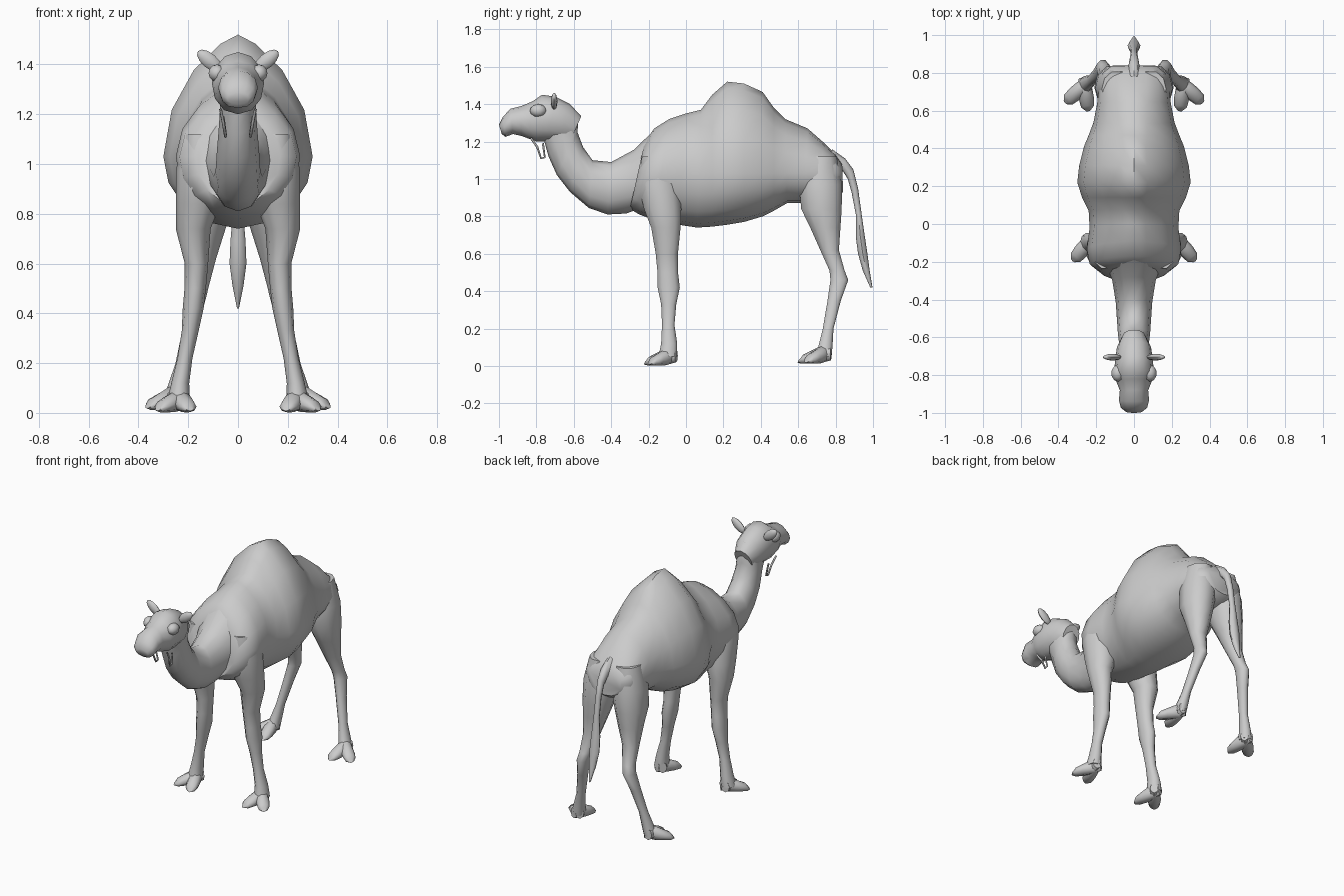
import bpy, bmesh, math
from mathutils import Matrix, Vector


def finish(name, bm, mirror=False, angle=50):
    bmesh.ops.recalc_face_normals(bm, faces=bm.faces)
    me = bpy.data.meshes.new(name)
    bm.to_mesh(me)
    bm.free()
    ob = bpy.data.objects.new(name, me)
    bpy.context.collection.objects.link(ob)
    bpy.ops.object.select_all(action='DESELECT')
    ob.select_set(True)
    bpy.context.view_layer.objects.active = ob
    bpy.ops.object.shade_smooth_by_angle(angle=math.radians(angle))
    if mirror:
        ob.modifiers.new("Mirror", 'MIRROR')
    return ob


def loft(name, rings, n=12, mirror=False, mat=None):
    """Rings: (top y, top z, bottom y, bottom z, half width, centre x, widest point 0-1, upper pinch)."""
    bm = bmesh.new()
    loops = []
    for r in rings:
        ya, za, yb, zb, w, xc, m, p = tuple(r) + (0, 0.5, 1)[len(r) - 5:]
        a, b = Vector((0, ya, za)), Vector((0, yb, zb))
        mid = a.lerp(b, m)
        loop = []
        for i in range(n):
            t = 2 * math.pi * i / n
            c, s = math.cos(t), math.sin(t)
            k = math.copysign(abs(c) ** (p if s > 0 else 0.9), c)
            v = mid + ((a - mid) * s if s > 0 else (b - mid) * -s)
            loop.append(bm.verts.new((xc + w * k, v.y, v.z)))
        loops.append(loop)
    for l0, l1 in zip(loops, loops[1:]):
        for i in range(n):
            j = (i + 1) % n
            bm.faces.new((l0[i], l0[j], l1[j], l1[i]))
    bm.faces.new(loops[0])
    bm.faces.new(loops[-1])
    if mat:
        bm.transform(mat)
    return finish(name, bm, mirror)


# Torso with hump: top y, top z, bottom y, bottom z, half width, upper pinch
torso = [
    (-.22, 1.20, -.30, .84, .17, 1.2), (-.17, 1.27, -.25, .81, .235, 1.3),
    (-.09, 1.32, -.17, .78, .25, 1.4), (.00, 1.35, -.04, .755, .235, 1.4),
    (.08, 1.37, .06, .74, .24, 1.4), (.14, 1.45, .14, .745, .275, 1.5),
    (.22, 1.52, .22, .755, .30, 1.5), (.31, 1.51, .31, .77, .29, 1.5),
    (.41, 1.465, .41, .80, .265, 1.5), (.47, 1.38, .47, .83, .24, 1.3),
    (.53, 1.32, .54, .87, .215, 1.2), (.65, 1.27, .63, .87, .195, 1.1),
    (.73, 1.20, .73, .88, .185, 1), (.80, 1.13, .80, .90, .165, 1),
    (.835, 1.08, .84, .93, .12, 1)]
loft("torso", [(ya, za, yb, zb, w, 0, (za - 1.03) / (za - zb), p)
               for ya, za, yb, zb, w, p in torso], 16)

# Neck sweeping down and up to the head
loft("neck", [
    (-.15, 1.28, -.25, .84, .15), (-.28, 1.155, -.32, .815, .115),
    (-.40, 1.09, -.42, .81, .097), (-.50, 1.10, -.52, .845, .09),
    (-.55, 1.17, -.62, .93, .085), (-.58, 1.25, -.69, 1.02, .078),
    (-.575, 1.33, -.735, 1.12, .072), (-.60, 1.38, -.76, 1.21, .075)])

# Head and muzzle
loft("head", [
    (-.56, 1.335, -.62, 1.20, .06), (-.62, 1.40, -.68, 1.20, .09),
    (-.70, 1.44, -.74, 1.20, .10), (-.77, 1.45, -.80, 1.20, .105),
    (-.82, 1.415, -.84, 1.215, .095), (-.88, 1.39, -.88, 1.23, .075),
    (-.94, 1.375, -.925, 1.24, .08), (-.98, 1.33, -.965, 1.225, .07),
    (-1.0, 1.29, -.985, 1.24, .045)])

# Brows over the eyes
bm = bmesh.new()
bmesh.ops.create_uvsphere(bm, u_segments=10, v_segments=6, radius=1,
                          matrix=Matrix.Translation((.085, -.79, 1.365)) @ Matrix.Diagonal((.035, .045, .035, 1)))
finish("brow", bm, True)

# Ears: flattened leaves pointing out and up
bm = bmesh.new()
bmesh.ops.create_uvsphere(bm, u_segments=8, v_segments=6, radius=1,
                          matrix=Matrix.Translation((.115, -.705, 1.415)) @ Matrix.Rotation(math.radians(50), 4, 'Y')
                          @ Matrix.Diagonal((.03, .018, .06, 1)))
finish("ear", bm, True)

# Thin throat strands hanging in a loop under each cheek
cu = bpy.data.curves.new("throat_strand", 'CURVE')
cu.dimensions = '3D'
cu.bevel_depth = .006
cu.bevel_resolution = 1
sp = cu.splines.new('POLY')
strand = [(.07, -.83, 1.22), (.06, -.795, 1.17), (.05, -.775, 1.11), (.05, -.755, 1.115), (.06, -.765, 1.19)]
sp.points.add(len(strand) - 1)
for pt, co in zip(sp.points, strand):
    pt.co = (*co, 1)
ob = bpy.data.objects.new("throat_strand", cu)
bpy.context.collection.objects.link(ob)
ob.modifiers.new("Mirror", 'MIRROR')


# Legs: front y, back y, height, half width, centre x
def leg(name, rows):
    loft(name, [(yf, z, yb, z, w, x) for yf, yb, z, w, x in rows], 10, True)


leg("front_leg", [
    (-.24, -.06, 1.12, .07, .15), (-.26, -.03, .97, .10, .15), (-.23, -.02, .84, .09, .16),
    (-.19, -.025, .74, .07, .18), (-.165, -.04, .60, .047, .167), (-.155, -.04, .50, .043, .172),
    (-.155, -.03, .42, .042, .18), (-.135, -.05, .33, .034, .192), (-.13, -.06, .22, .03, .213),
    (-.135, -.045, .12, .036, .232), (-.15, -.045, .05, .045, .24)])
leg("hind_leg", [
    (.62, .81, 1.12, .08, .09), (.60, .84, .97, .105, .10), (.61, .838, .84, .095, .115),
    (.66, .83, .74, .075, .125), (.715, .82, .62, .052, .14), (.765, .85, .51, .038, .155),
    (.77, .87, .46, .036, .165), (.755, .83, .35, .03, .19), (.73, .79, .20, .026, .225),
    (.705, .785, .10, .035, .25), (.68, .78, .05, .04, .26)])

# Splayed toes: two on each foot
for name, x, y, z, angles in (("front", .235, -.09, 0, (40, -18)), ("hind", .262, .735, .01, (48, -8))):
    for side, ang in zip(("outer", "inner"), angles):
        loft(f"{name}_{side}_toe", [
            (.04, .09, .04, .02, .025), (-.02, .095, -.02, .004, .038),
            (-.07, .07, -.07, .002, .04), (-.11, .05, -.12, .002, .034),
            (-.125, .03, -.14, .008, .016)], 8, True,
            Matrix.Translation((x, y, z)) @ Matrix.Rotation(math.radians(ang), 4, 'Z'))

# Tail with a long tuft
loft("tail", [
    (.78, 1.16, .79, 1.04, .03), (.85, 1.11, .84, 1.04, .028), (.895, 1.05, .865, 1.00, .022),
    (.92, .95, .885, .93, .018), (.938, .82, .908, .81, .02), (.955, .70, .908, .69, .03),
    (.97, .60, .92, .60, .034), (.982, .51, .945, .51, .022), (.997, .42, .985, .42, .004)], 8)
